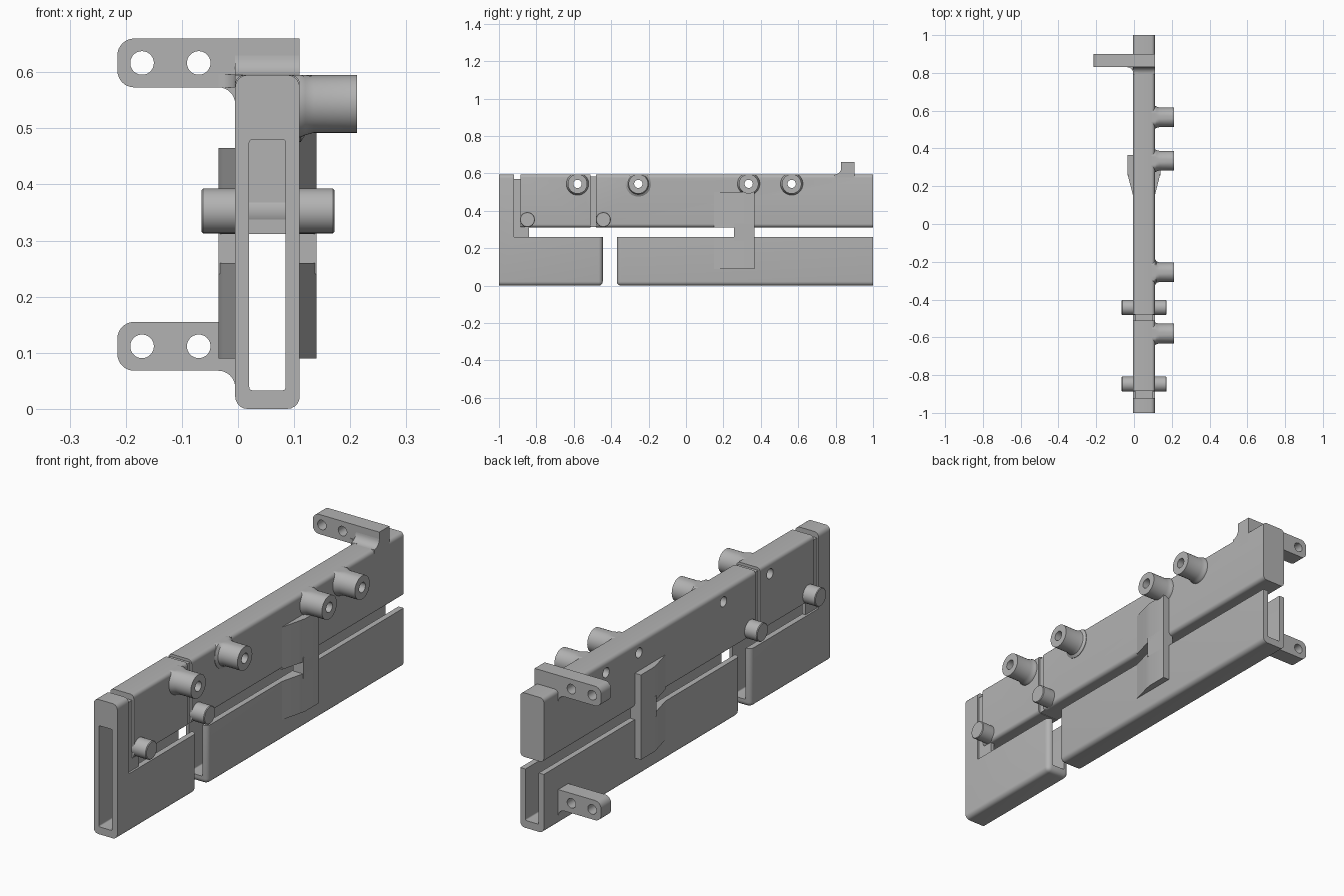
import bpy, bmesh, math
from mathutils import Vector

if "Cube" in bpy.data.objects:
    bpy.data.objects.remove(bpy.data.objects["Cube"])

grey = bpy.data.materials.new("plain grey")
grey.use_nodes = True
grey.diffuse_color = (0.45, 0.45, 0.45, 1)
grey.node_tree.nodes["Principled BSDF"].inputs["Base Color"].default_value = (0.45, 0.45, 0.45, 1)

X0, X1 = -0.005, 0.11          # body sides
TOP, SPLIT, LOW = 0.595, 0.312, 0.26
MID = (X0 + X1) / 2


def finish(name, bm):
    bmesh.ops.recalc_face_normals(bm, faces=bm.faces)
    mesh = bpy.data.meshes.new(name)
    bm.to_mesh(mesh)
    bm.free()
    mesh.materials.append(grey)
    obj = bpy.data.objects.new(name, mesh)
    bpy.context.collection.objects.link(obj)
    return obj


def bar(name, x, y, z, radius=0.0, round_ends=()):
    """Box with rounded long edges, and optionally rounded ends at given y."""
    bm = bmesh.new()
    bmesh.ops.create_cube(bm, size=1)
    for v in bm.verts:
        v.co = [lo + (hi - lo) * (c + 0.5) for c, (lo, hi) in zip(v.co, (x, y, z))]
    if radius:
        edges = []
        for e in bm.edges:
            a, b = (v.co.y for v in e.verts)
            if abs(a - b) > 1e-5 or any(abs(a - r) < 1e-5 for r in round_ends):
                edges.append(e)
        bmesh.ops.bevel(bm, geom=edges, offset=radius, segments=5, profile=0.5, affect='EDGES')
    return finish(name, bm)


def prism(name, points, axis, lo, hi):
    """Extrude a 2D outline along an axis; outline uses the other two axes in order."""
    bm = bmesh.new()

    def place(p):
        c = list(p)
        c.insert(axis, lo)
        return bm.verts.new(c)
    face = bm.faces.new([place(p) for p in points])
    shift = Vector((0, 0, 0))
    shift[axis] = hi - lo
    ext = bmesh.ops.extrude_face_region(bm, geom=[face])
    bmesh.ops.translate(bm, vec=shift, verts=[g for g in ext["geom"] if isinstance(g, bmesh.types.BMVert)])
    return finish(name, bm)


def lathe(name, profile, y, z, axis=0, zmax=9.0, n=48):
    """Turned part: profile holds (position along axis, radius)."""
    bm = bmesh.new()
    rings = []
    for p, r in profile:
        ring = []
        for i in range(n):
            a = math.tau * i / n
            u, w = y + r * math.cos(a), min(z + r * math.sin(a), zmax)
            ring.append(bm.verts.new((p, u, w) if axis == 0 else (u, p, w)))
        rings.append(ring)
    for a, b in zip(rings, rings[1:]):
        for i in range(n):
            bm.faces.new((a[i], a[(i + 1) % n], b[(i + 1) % n], b[i]))
    bm.faces.new(rings[0])
    bm.faces.new(rings[-1])
    return finish(name, bm)


def arc(cx, cz, r, a0, a1, n=8):
    return [(cx + r * math.cos(math.radians(a0 + (a1 - a0) * i / n)),
             cz + r * math.sin(math.radians(a0 + (a1 - a0) * i / n))) for i in range(n + 1)]


def cut(obj, *cutters):
    for c in cutters:
        c.hide_render = True
        c.hide_set(True)
        m = obj.modifiers.new("cut", 'BOOLEAN')
        m.operation, m.solver, m.object = 'DIFFERENCE', 'EXACT', c
    bpy.context.view_layer.update()
    mesh = bpy.data.meshes.new_from_object(obj.evaluated_get(bpy.context.evaluated_depsgraph_get()))
    obj.modifiers.clear()
    obj.data = mesh


parts, cutters = [], []

# Lower channel: front section with its tall end post, and long rear section
front = bar("front_channel_and_post", (X0, X1), (-1, -0.445), (0, TOP), 0.022, (-0.445,))
rear = bar("rear_channel", (X0, X1), (-0.37, 1), (0, 0.42), 0.022, (-0.37,))
step = bar("step_cutter", (-0.5, 0.5), (-0.92, 0), (LOW, 1))
level = bar("level_cutter", (-0.5, 0.5), (-0.6, 1.5), (LOW, 1))
cavity = bar("cavity_cutter", (0.02, 0.085), (-1.2, 1.2), (0.033, 0.48), 0.006)
cut(front, step, cavity)
cut(rear, level, cavity)
cutters += [step, level, cavity]
parts += [front, rear]

# Recessed necks joining the post and the upper blocks
neck = bar("front_neck", (0.004, 0.101), (-0.94, -0.84), (0.2, 0.57))
cut(neck, cavity)
parts += [neck, bar("middle_neck", (0.004, 0.101), (-0.53, -0.46), (SPLIT + 0.002, 0.583))]

# Upper blocks and turned bosses with bores passing right through
blocks = [bar("front_upper_block", (X0, X1), (-0.885, -0.51), (SPLIT, TOP), 0.016),
          bar("rear_upper_block", (X0, X1), (-0.48, 1), (SPLIT, TOP), 0.018)]
parts += blocks
for i, (y, flare) in enumerate(((-0.58, 0.06), (-0.255, 0.068), (0.335, 0.06), (0.565, 0.06))):
    boss = lathe(f"boss_{i + 1}", [(0.09, flare), (0.112, flare), (0.12, 0.056), (0.135, 0.052), (0.212, 0.052)],
                 y, 0.544, zmax=TOP)
    bore = lathe(f"bore_cutter_{i + 1}", [(-0.3, 0.022), (0.4, 0.022)], y, 0.544)
    cut(boss, bore)
    cut(blocks[0 if i == 0 else 1], bore)
    cutters.append(bore)
    parts.append(boss)

# Cross pins sticking out of both sides
for i, y in enumerate((-0.848, -0.442)):
    parts.append(lathe(f"cross_pin_{i + 1}", [(-0.065, 0.037), (-0.062, 0.04), (0.169, 0.04), (0.172, 0.037)],
                       y, 0.353))

# Side straps bridging the gap, with tapering ramps towards the front
for side, sign, face, top in (("right", -1, X0, 0.465), ("left", 1, X1, 0.50)):
    out, inner = face + sign * 0.03, face - sign * 0.02
    parts.append(bar(side + "_strap", sorted((inner, out)), (0.257, 0.365), (LOW - 0.02, SPLIT + 0.02)))
    ramp = [(inner, 0.365), (out, 0.365), (out, 0.27), (face + sign * 0.022, 0.235),
            (face + sign * 0.009, 0.185), (face, 0.15), (inner, 0.15)]
    parts.append(prism(side + "_lower_ramp", ramp, 2, 0.09, LOW))
    parts.append(prism(side + "_upper_ramp", ramp, 2, SPLIT, top))

# Rear mounting brackets with two holes each
for name, z0, z1, x_end in (("upper_bracket", 0.573, 0.66, X1), ("lower_bracket", 0.068, 0.155, 0.012)):
    r = 0.03
    outline = (arc(-0.215 + r, z1 - r, r, 180, 90) + [(x_end, z1), (x_end, z0 - 0.032)]
               + arc(X0 - 0.03, z0 - 0.03, 0.03, 0, 90) + arc(-0.215 + r, z0 + r, r, 270, 180))
    bracket = prism(name, outline, 1, 0.83, 0.9)
    holes = [lathe(f"{name}_hole_cutter_{k}", [(0.7, 0.021), (1.1, 0.021)], x, (z0 + z1) / 2, axis=1)
             for k, x in enumerate((-0.171, -0.07))]
    cut(bracket, *holes)
    if name == "lower_bracket":
        cut(bracket, cavity)
    cutters += holes
    parts.append(bracket)

# Fillets leading into the upper bracket
fillet = arc(0.795, TOP + 0.035, 0.035, -90, 0) + [(0.84, 0.63), (0.84, 0.57), (0.795, 0.57)]
parts.append(prism("bracket_top_fillet", fillet, 0, X0, X1))
side_fillet = arc(X0 - 0.03, 0.80, 0.03, 0, 90) + [(X0 - 0.03, 0.84), (0.02, 0.84), (0.02, 0.80)]
parts.append(prism("bracket_side_fillet", side_fillet, 2, 0.573, TOP + 0.001))

# Remove used cutters and shade smooth with crisp edges
for c in cutters:
    bpy.data.objects.remove(c)
bpy.ops.object.select_all(action='DESELECT')
for p in parts:
    p.select_set(True)
bpy.context.view_layer.objects.active = parts[0]
bpy.ops.object.shade_smooth_by_angle(angle=math.radians(30))
